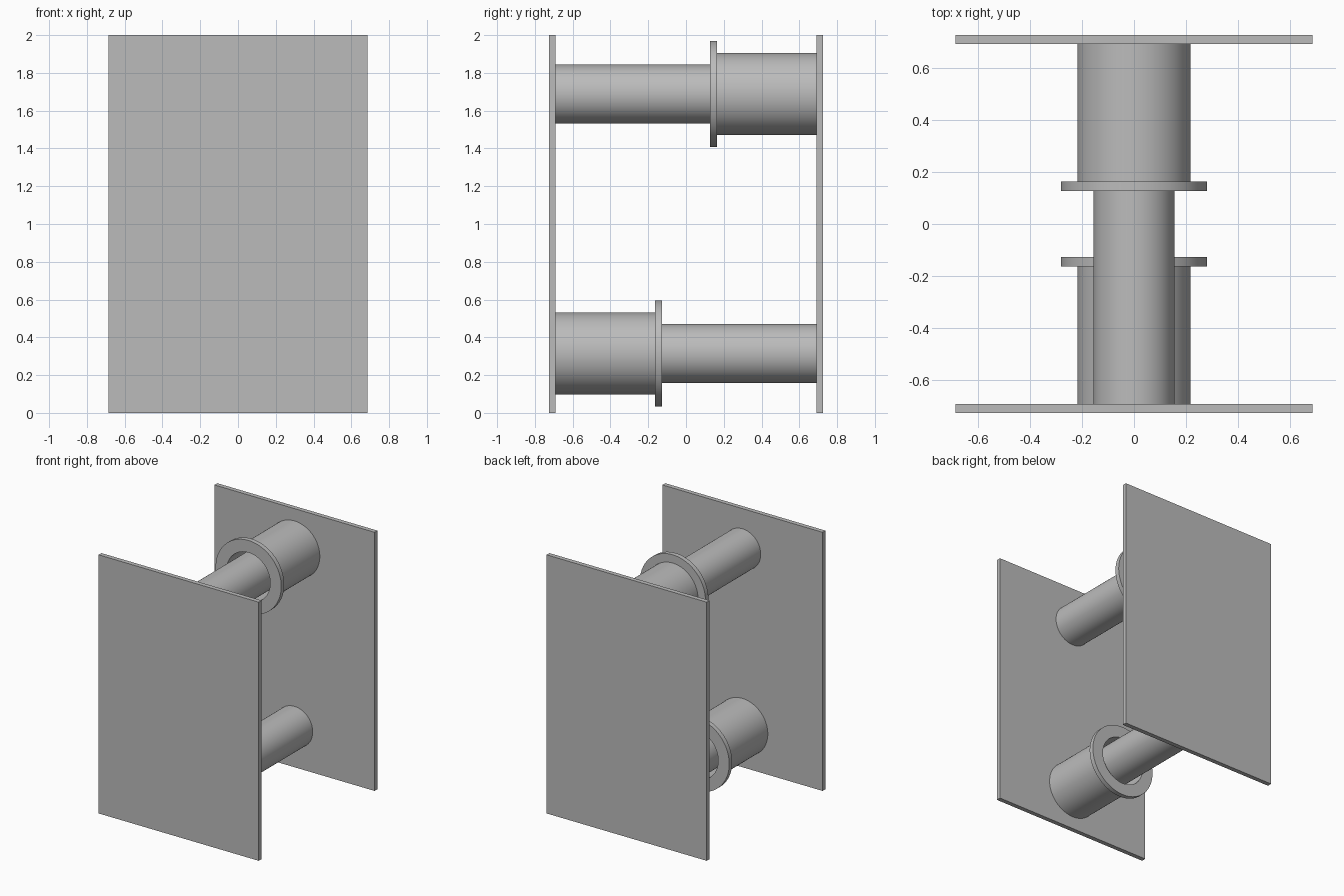
import bpy
import bmesh
import math
from mathutils import Matrix, Vector

SEGMENTS = 96
PLATE_INNER, PLATE_OUTER = 0.69, 0.725

cube = bpy.data.objects.get("Cube")
if cube:
    bpy.data.objects.remove(cube, do_unlink=True)

grey = bpy.data.materials.new("plain_grey")
grey.use_nodes = True
colour = (0.5, 0.5, 0.5, 1)
grey.diffuse_color = colour
grey.node_tree.nodes["Principled BSDF"].inputs["Base Color"].default_value = colour


def finish(name, bm):
    bmesh.ops.recalc_face_normals(bm, faces=bm.faces)
    mesh = bpy.data.meshes.new(name)
    bm.to_mesh(mesh)
    bm.free()
    mesh.materials.append(grey)
    obj = bpy.data.objects.new(name, mesh)
    bpy.context.collection.objects.link(obj)
    return obj


def plate(name, side):
    bm = bmesh.new()
    size = (1.37, PLATE_OUTER - PLATE_INNER, 2)
    centre = Vector((0, side * (PLATE_INNER + PLATE_OUTER) / 2, 1))
    bmesh.ops.create_cube(bm, size=1, matrix=Matrix.Translation(centre) @ Matrix.Diagonal((*size, 1)))
    finish(name, bm)


def lathe(name, profile, side, height):
    """Revolve (radius, y) points about the y axis; side flips the part front to back."""
    bm = bmesh.new()
    verts = [bm.verts.new((r, y * side, 0)) for r, y in profile]
    edges = [bm.edges.new(pair) for pair in zip(verts, verts[1:])]
    bmesh.ops.spin(bm, geom=verts + edges, cent=(0, 0, 0), axis=(0, 1, 0),
                   angle=math.tau, steps=SEGMENTS, use_duplicate=False)
    bmesh.ops.remove_doubles(bm, verts=bm.verts, dist=0.0001)
    bmesh.ops.translate(bm, verts=bm.verts, vec=(0, 0, height))
    obj = finish(name, bm)
    bpy.ops.object.select_all(action="DESELECT")
    obj.select_set(True)
    bpy.context.view_layer.objects.active = obj
    bpy.ops.object.shade_smooth_by_angle(angle=math.radians(30))


# Flanged hollow sleeve and the pin that slides into it
sleeve = [(0.187, PLATE_INNER), (0.187, 0.127), (0.281, 0.127), (0.281, 0.163),
          (0.217, 0.163), (0.217, PLATE_INNER)]
pin = [(0, -PLATE_INNER), (0.156, -PLATE_INNER), (0.156, PLATE_INNER), (0, PLATE_INNER)]

plate("front_plate", -1)
plate("back_plate", 1)
for level, side, height in (("upper", 1, 1.688), ("lower", -1, 0.315)):
    lathe(level + "_flanged_sleeve", sleeve, side, height)
    lathe(level + "_guide_pin", pin, side, height)
